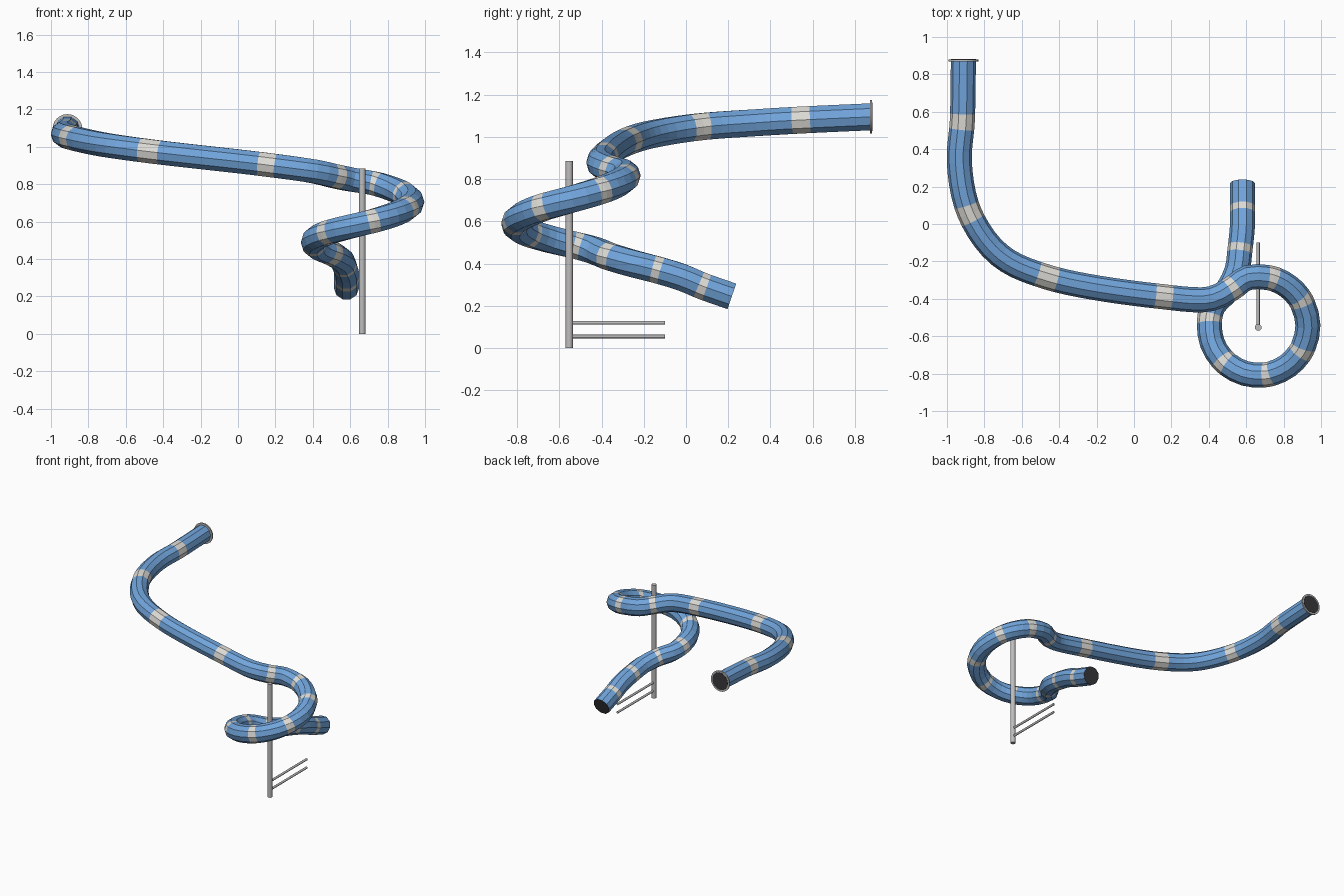
import bpy, bmesh, math
from mathutils import Vector

if "Cube" in bpy.data.objects:
    bpy.data.objects.remove(bpy.data.objects["Cube"])


def material(name, r, g, b):
    m = bpy.data.materials.new(name)
    m.use_nodes = True
    m.diffuse_color = (r, g, b, 1)
    m.node_tree.nodes["Principled BSDF"].inputs["Base Color"].default_value = (r, g, b, 1)
    return m


BLUE = material("slide_blue", 0.165, 0.375, 0.71)
PALE = material("joint_pale_grey", 0.72, 0.71, 0.67)
STEEL = material("steel_grey", 0.52, 0.51, 0.51)
DARK = material("tube_opening_dark", 0.04, 0.04, 0.045)
SIDES, RADIUS = 10, 0.067


def finish(bm, name, mats):
    bmesh.ops.recalc_face_normals(bm, faces=bm.faces)
    mesh = bpy.data.meshes.new(name)
    bm.to_mesh(mesh)
    bm.free()
    for m in mats:
        mesh.materials.append(m)
    obj = bpy.data.objects.new(name, mesh)
    bpy.context.collection.objects.link(obj)
    return obj


def rod(name, start, end, radius, mat, sides=24):
    """Round bar between two points, smooth around and flat at the ends."""
    a, b = Vector(start), Vector(end)
    bm = bmesh.new()
    bmesh.ops.create_cone(bm, cap_ends=True, segments=sides, radius1=radius,
                          radius2=radius, depth=(b - a).length)
    for f in bm.faces:
        f.smooth = len(f.verts) == 4
    for e in bm.edges:
        e.smooth = all(f.smooth for f in e.link_faces)
    obj = finish(bm, name, [mat])
    obj.location = (a + b) / 2
    obj.rotation_euler = (b - a).to_track_quat('Z', 'Y').to_euler()
    return obj


def loop(angle, z, joint):
    """Point on the descending loop around the post."""
    a = math.radians(angle)
    return (0.666 + 0.264 * math.cos(a), -0.545 + 0.264 * math.sin(a), z, joint)


# Slide centre line: x, y, z and half length of the pale joint at that point
PATH = [
    (-0.912, 0.875, 1.095, 0), (-0.918, 0.55, 1.08, 0.042), (-0.934, 0.33, 1.067, 0),
    (-0.88, 0.06, 1.047, 0.045), (-0.72, -0.165, 1.012, 0), (-0.46, -0.285, 0.975, 0.055),
    (0.148, -0.388, 0.905, 0.045), (0.41, -0.4, 0.868, 0), (0.522, -0.345, 0.842, 0.025),
    loop(103, 0.825, 0), loop(75, 0.803, 0.022), loop(53, 0.775, 0),
    loop(31, 0.745, 0.022), loop(1, 0.705, 0), loop(-29, 0.668, 0.022),
    loop(-54, 0.634, 0), loop(-79, 0.602, 0.022), loop(-106, 0.572, 0),
    loop(-133, 0.543, 0.022), loop(-160, 0.513, 0), loop(-187, 0.484, 0.022),
    loop(-205, 0.462, 0), (0.495, -0.36, 0.433, 0.022), (0.55, -0.25, 0.4, 0),
    (0.567, -0.135, 0.37, 0.02), (0.579, -0.02, 0.335, 0),
    (0.58, 0.08, 0.293, 0.02), (0.58, 0.217, 0.245, 0),
]


def spline(p, t):
    """Centripetal spline point between p[1] and p[2]."""
    k = [0]
    for a, b in zip(p, p[1:]):
        k.append(k[-1] + math.sqrt((b - a).length))
    u = k[1] + t * (k[2] - k[1])

    def mix(a, b, i, j):
        return a.lerp(b, (u - k[i]) / (k[j] - k[i]))
    a, b, c = (mix(p[i], p[i + 1], i, i + 1) for i in range(3))
    return mix(mix(a, b, 0, 2), mix(b, c, 1, 3), 1, 2)


# Sample the centre line with rings exactly at the joint edges
knots = [Vector(p[:3]) for p in PATH]
knots = [2 * knots[0] - knots[1]] + knots + [2 * knots[-1] - knots[-2]]
centres, pale = [knots[1]], []
for i in range(len(PATH) - 1):
    quad = knots[i:i + 4]
    length = (quad[2] - quad[1]).length
    lo, hi = PATH[i][3] / length, 1 - PATH[i + 1][3] / length
    steps = max(2, round(length * (hi - lo) / 0.055))
    stops = [(lo + (hi - lo) * s / steps, False) for s in range(1, steps + 1)]
    if lo > 0:
        stops.insert(0, (lo, True))
    if hi < 1:
        stops.append((1, True))
    for t, is_joint in stops:
        centres.append(spline(quad, t))
        pale.append(is_joint)

# Tube slide: faceted rings skinned along the centre line
bm = bmesh.new()
rings = []
for i, c in enumerate(centres):
    tangent = (centres[min(i + 1, len(centres) - 1)] - centres[max(i - 1, 0)]).normalized()
    side = tangent.cross(Vector((0, 0, 1))).normalized()
    up = side.cross(tangent)
    angles = [2 * math.pi * s / SIDES for s in range(SIDES)]
    rings.append([bm.verts.new(c + RADIUS * (math.cos(a) * side + math.sin(a) * up))
                  for a in angles])
for r0, r1, joint in zip(rings, rings[1:], pale):
    for s in range(SIDES):
        n = (s + 1) % SIDES
        bm.faces.new((r0[s], r0[n], r1[n], r1[s])).material_index = int(joint)
for ring in (rings[0], rings[-1]):
    bm.faces.new(ring).material_index = 2
finish(bm, "tube_slide", [BLUE, PALE, DARK])

# Entrance flange and its dark opening
x, y, z, _ = PATH[0]
rod("entrance_flange", (x, y - 0.005, z), (x, y + 0.005, z), 0.08, STEEL)
rod("entrance_opening", (x, y + 0.004, z), (x, y + 0.007, z), RADIUS, DARK)

# Support post with two ground rails
rod("support_post", (0.664, -0.553, 0), (0.664, -0.553, 0.885), 0.018, STEEL)
for name, height in (("lower_rail", 0.055), ("upper_rail", 0.12)):
    rod(name, (0.664, -0.553, height), (0.664, -0.1, height), 0.0085, STEEL, 16)
